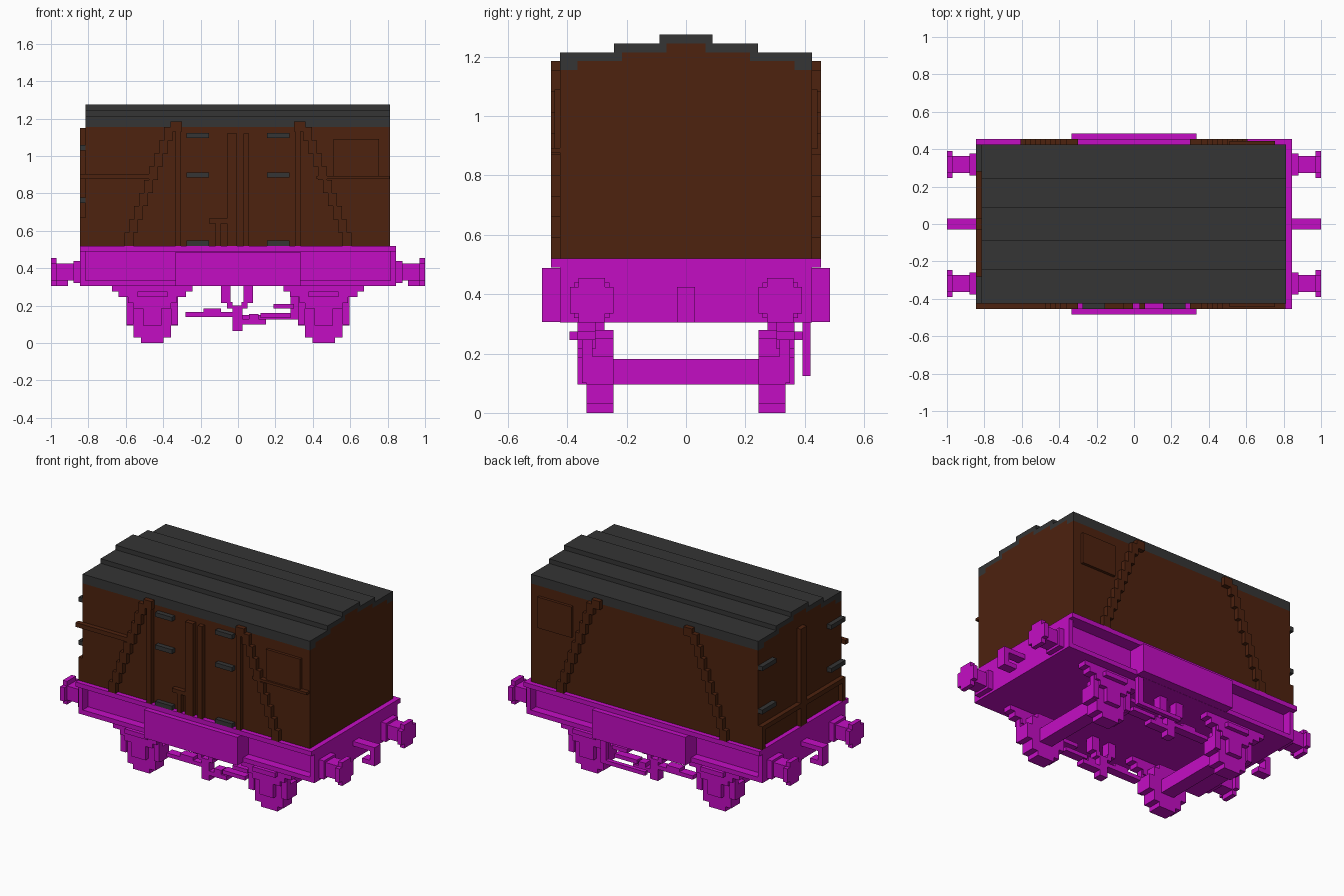
import bpy, bmesh
from mathutils import Vector

old = bpy.data.objects.get("Cube")
if old:
    bpy.data.objects.remove(old, do_unlink=True)


def material(name, rgb):
    m = bpy.data.materials.new(name)
    m.use_nodes = True
    m.diffuse_color = (*rgb, 1)
    bsdf = next(n for n in m.node_tree.nodes if n.type == 'BSDF_PRINCIPLED')
    bsdf.inputs["Base Color"].default_value = (*rgb, 1)
    return m


BROWN = material("dark brown wood", (0.075, 0.016, 0.0045))
GREY = material("charcoal grey", (0.035, 0.035, 0.035))
MAGENTA = material("bright magenta", (0.55, 0.004, 0.55))


def finish(name, bm, mat):
    bmesh.ops.recalc_face_normals(bm, faces=bm.faces)
    me = bpy.data.meshes.new(name)
    bm.to_mesh(me)
    bm.free()
    me.materials.append(mat)
    ob = bpy.data.objects.new(name, me)
    bpy.context.collection.objects.link(ob)
    return ob


def boxes(name, mat, items):
    """One object from boxes given as (x0, x1, y0, y1, z0, z1)."""
    bm = bmesh.new()
    for x0, x1, y0, y1, z0, z1 in items:
        vs = bmesh.ops.create_cube(bm, size=1)["verts"]
        size = Vector((abs(x1 - x0), abs(y1 - y0), z1 - z0))
        mid = Vector(((x0 + x1) / 2, (y0 + y1) / 2, (z0 + z1) / 2))
        for v in vs:
            v.co = v.co * size + mid
    return finish(name, bm, mat)


def extrude(name, mat, profile, x0, x1):
    """Extrude a (y, z) outline along x."""
    bm = bmesh.new()
    face = bm.faces.new([bm.verts.new((x0, y, z)) for y, z in profile])
    out = bmesh.ops.extrude_face_region(bm, geom=[face])["geom"]
    moved = [g for g in out if isinstance(g, bmesh.types.BMVert)]
    bmesh.ops.translate(bm, verts=moved, vec=(x1 - x0, 0, 0))
    return finish(name, bm, mat)


def flip(half):
    return [(-y, z) for y, z in reversed(half)]


# Stepped roof shell and the body that fills it
outer = [(.425, 1.155), (.425, 1.215), (.242, 1.215), (.242, 1.245), (.09, 1.245), (.09, 1.275)]
inner = [(.365, 1.155), (.365, 1.185), (.215, 1.185), (.215, 1.215), (.065, 1.215), (.065, 1.245)]
X0, X1, W, D = -.815, .812, .425, .455
extrude("roof", GREY, outer + flip(outer) + list(reversed(flip(inner))) + list(reversed(inner)), X0, X1)
extrude("body", BROWN, [(W, .52), (W, 1.155)] + inner + flip(inner) + [(-W, 1.155), (-W, .52)], X0, X1)

# Stepped diagonal straps with a cap over the eaves
for side, s in (("front", -1), ("back", 1)):
    straps = []
    for m in (-1, 1):
        straps.append((m * .30, m * .36, s * W, s * D, 1.13, 1.185))
        for i in range(9):
            x, z = .56 - i * .0265, .52 + i * .0705
            straps.append((m * x, m * (x + .048), s * W, s * D, z, z + .0705))
    boxes(side + "_diagonal_straps", BROWN, straps)
    # Framed notice panel
    boxes(side + "_panel_frame", BROWN,
          [(.51, .755, s * W, s * (D - .012), .89, 1.09)])

# Side door on the front
boxes("front_door_posts", BROWN, [
    (-.335, -.305, -D, -W, .52, 1.155), (.305, .335, -D, -W, .52, 1.155),
    (-.06, -.005, -D, -W, .52, 1.12), (.03, .06, -D, -W, .52, 1.12),
    (-.155, -.06, -D, -W, .64, .665), (-.12, -.09, -D, -W, .52, .64)])
boxes("front_rails", BROWN, [(-.845, -.44, -D, -W, .877, .905), (.42, .81, -D, -W, .877, .893)])
boxes("front_door_hinges", GREY, [
    (min(m * .155, m * .275), max(m * .155, m * .275), -D, -W, z, z + .028)
    for m in (-1, 1) for z in (.52, .885, 1.095)])

# End doors
E = -.845
boxes("end_door_frame", BROWN, [
    (E, X0, -.03, .03, .52, 1.15), (E, X0, -.425, .425, .64, .67),
    (E, X0, .395, .425, .52, .67), (E, X0, -.425, -.395, .52, .67)])
boxes("end_door_hinges", GREY, [
    (E, X0, m * .28, m * .425, z, z + .028) for m in (-1, 1) for z in (.75, 1.03)])

# Underframe: deck, recessed web, bottom flange, end beams and side plates
L = .845
boxes("underframe", MAGENTA, [
    (-L, L, -D, D, .49, .52), (-L, L, -.37, .37, .306, .49), (-L, L, -W, W, .305, .335),
    (-L, -L + .03, -W, W, .306, .49), (L - .03, L, -W, W, .306, .49)])
boxes("side_plates", MAGENTA, [(-.335, .335, s * .36, s * .485, .306, .488) for s in (-1, 1)])

# Buffers and coupling hooks at both ends
buffers, hooks = [], []
for m in (-1, 1):
    for s in (-1, 1):
        y = s * .318
        buffers += [(m * L, m * .88, y - .06, y + .06, .32, .44),
                    (m * L, m * .975, y - .045, y + .045, .335, .425),
                    (m * .97, m * 1.0, y - .045, y + .045, .305, .455),
                    (m * .97, m * 1.0, y - .073, y + .073, .335, .425)]
    hooks += [(m * L, m * 1.0, -.03, .03, .395, .425),
              (m * .965, m * 1.0, -.03, .03, .305, .40),
              (m * .91, m * .97, -.03, .03, .305, .335)]
boxes("buffers", MAGENTA, buffers)
boxes("coupling_hooks", MAGENTA, hooks)

# Wheelsets with axle guards, axle boxes and springs
for end, cx in (("left", .458), ("right", -.458)):
    wheels, guards = [], []
    for s in (-1, 1):
        for hw, z0, z1 in ((.06, 0, .28), (.1, .03, .25), (.137, .095, .19)):
            wheels.append((cx - hw, cx + hw, s * .245, s * .335, z0, z1))
        for hw, z0, z1 in ((.05, .095, .20), (.10, .185, .215), (.13, .215, .245),
                           (.18, .245, .28), (.215, .275, .306)):
            guards.append((cx - hw, cx + hw, s * .305, s * .365, z0, z1))
        guards.append((cx - .08, cx + .08, s * .365, s * .392, .245, .275))
        for m in (-1, 1):
            guards.append((cx + m * .10, cx + m * .137, s * .315, s * .35, .10, .25))
    boxes(end + "_wheels", MAGENTA, wheels)
    boxes(end + "_axle_guards", MAGENTA, guards)
    boxes(end + "_axle", MAGENTA, [(cx - .045, cx + .045, -.25, .25, .095, .182)])

# Brake gear: V hangers, push rods, shoes and a hand lever
gear = []
for s in (-1, 1):
    a, b = s * .275, s * .33
    gear += [(-.09, -.04, a, b, .215, .306), (.03, .08, a, b, .215, .306),
             (-.06, -.03, a, b, .185, .22), (.02, .05, a, b, .185, .22),
             (-.03, .025, a, b, .065, .20), (-.28, -.03, a, b, .14, .165),
             (-.185, -.09, a, b, .16, .185), (.0, .15, a, b, .10, .128),
             (.06, .11, a, b, .128, .155), (.12, .28, a, b, .135, .16),
             (.19, .30, a, b, .185, .21)]
boxes("brake_gear", MAGENTA, gear)
boxes("brake_lever", MAGENTA, [(.0, .30, .392, .42, .125, .15), (.28, .32, .392, .42, .125, .306)])
